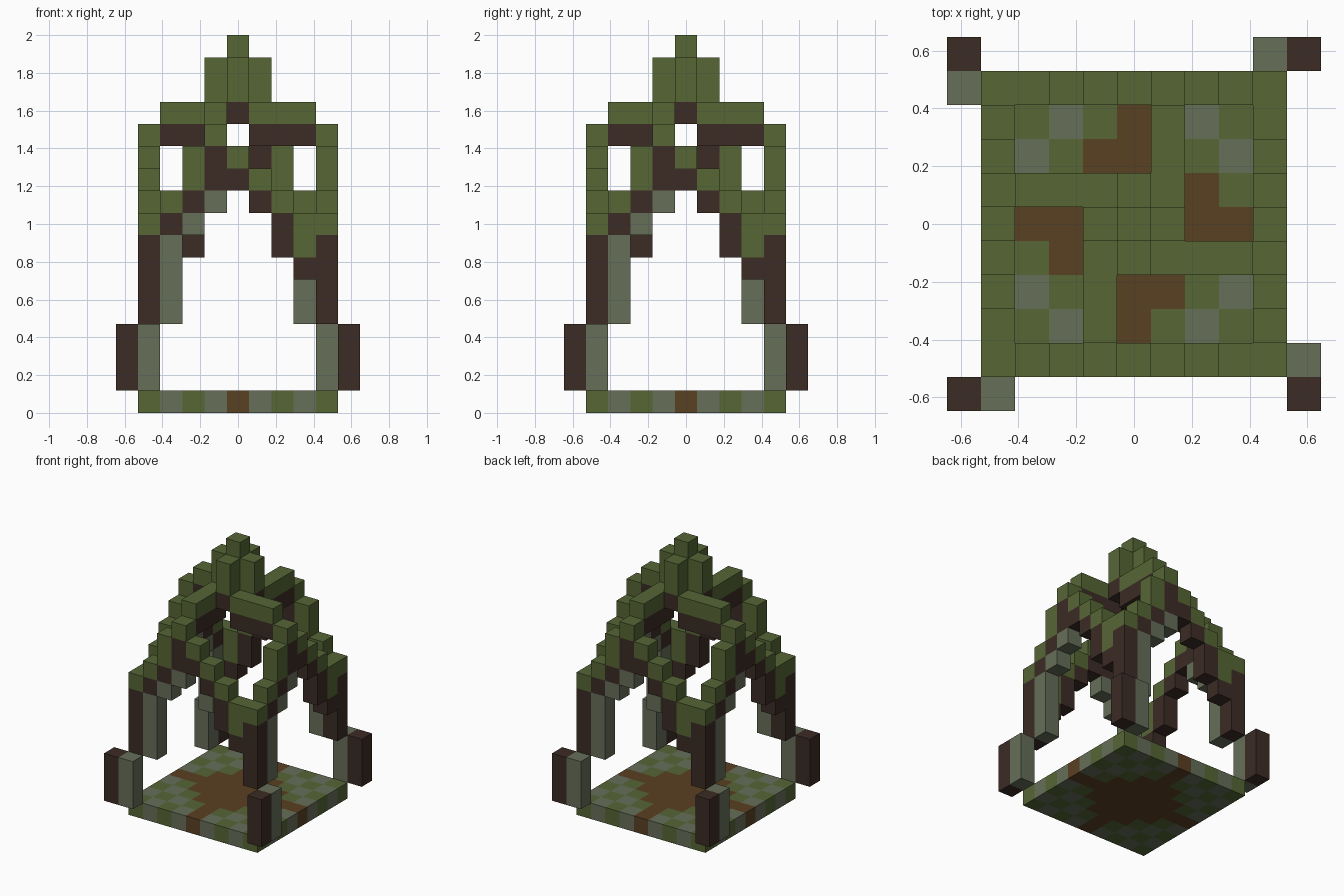
import bpy
import bmesh
from mathutils import Vector

if "Cube" in bpy.data.objects:
    bpy.data.objects.remove(bpy.data.objects["Cube"], do_unlink=True)

U = 2 / 17  # edge of one block


def make_material(name, rgb):
    mat = bpy.data.materials.new(name)
    mat.use_nodes = True
    mat.diffuse_color = (*rgb, 1)
    mat.node_tree.nodes["Principled BSDF"].inputs["Base Color"].default_value = (*rgb, 1)
    mat.roughness = 1
    return mat


MATERIALS = [
    make_material("leaf_green", (0.093, 0.133, 0.036)),
    make_material("stone_grey", (0.133, 0.156, 0.098)),
    make_material("dark_bark", (0.045, 0.025, 0.018)),
    make_material("earth_brown", (0.102, 0.051, 0.016)),
]
GREEN, GREY, DARK, BROWN = range(4)


def turned(x, y, quarter):
    """Turn a block position by quarter turns about the vertical axis."""
    for _ in range(quarter):
        x, y = -y, x
    return x, y


def columns(parts, quarter=0):
    """Expand (x, y, low, high, colour) runs into a block dictionary."""
    cells = {}
    for x, y, low, high, colour in parts:
        for z in range(low, high + 1):
            cells[(*turned(x, y, quarter), z)] = colour
    return cells


def build(name, cells):
    """Make one mesh from the exposed faces of a set of blocks."""
    bm = bmesh.new()
    verts = {}

    def vert(p):
        key = tuple(round(c * 2) for c in p)
        if key not in verts:
            verts[key] = bm.verts.new(p * U)
        return verts[key]

    for cell, colour in cells.items():
        centre = Vector(cell) + Vector((0, 0, 0.5))
        for axis in range(3):
            for sign in (-1, 1):
                n = Vector((0, 0, 0))
                n[axis] = sign
                if tuple(int(c + d) for c, d in zip(cell, n)) in cells:
                    continue
                s = Vector((0, 0, 0))
                s[(axis + 1) % 3] = 1
                t = n.cross(s)
                corners = [centre + (n + s * i + t * j) / 2
                           for i, j in ((-1, -1), (1, -1), (1, 1), (-1, 1))]
                bm.faces.new([vert(p) for p in corners]).material_index = colour
    mesh = bpy.data.meshes.new(name)
    bm.to_mesh(mesh)
    bm.free()
    for mat in MATERIALS:
        mesh.materials.append(mat)
    obj = bpy.data.objects.new(name, mesh)
    bpy.context.scene.collection.objects.link(obj)
    return obj


# Chequered ground slab with a brown diamond and four paths
def ground_colour(x, y):
    if abs(x) + abs(y) <= 3 or x == 0 or y == 0:
        return BROWN
    return GREY if (x + y) % 2 else GREEN


span = range(-4, 5)
build("ground_slab", {(x, y, 0): ground_colour(x, y) for x in span for y in span})

# Low outer foot and the climbing arch of one side
FOOT = [(-5, -5, 1, 3, DARK), (-4, -5, 1, 3, GREY)]
ARCH = [
    (-4, -4, 4, 7, DARK), (-4, -4, 8, 8, GREEN),
    (-3, -4, 4, 7, GREY), (-3, -4, 8, 8, DARK), (-3, -4, 9, 9, GREEN),
    (-2, -4, 8, 8, GREY), (-2, -4, 9, 9, DARK), (-2, -4, 10, 11, GREEN),
    (-1, -4, 9, 9, GREY), (-1, -4, 10, 11, DARK), (-1, -4, 12, 12, GREEN),
    (0, -4, 10, 10, DARK), (0, -4, 11, 11, GREEN),
    (1, -4, 9, 9, DARK), (1, -4, 10, 10, GREEN),
    (2, -4, 7, 8, DARK), (2, -4, 9, 9, GREEN),
    (3, -4, 6, 6, DARK), (3, -4, 7, 8, GREEN),
]
# Roof beam running inward from the arch, and one crown block beside the spire
BEAM = [(-1, y, z, z, c) for y in (-3, -2, -1) for z, c in ((12, DARK), (13, GREEN))]
CROWN = [(0, -1, 13, 13, DARK), (0, -1, 14, 15, GREEN)]

roof = columns([(0, 0, 14, 15, DARK), (0, 0, 16, 16, GREEN)])
for quarter, side in enumerate(("front", "left", "back", "right")):
    build(side + "_foot", columns(FOOT, quarter))
    build(side + "_arch", columns(ARCH, quarter))
    roof.update(columns(BEAM + CROWN, quarter))
build("roof", roof)
